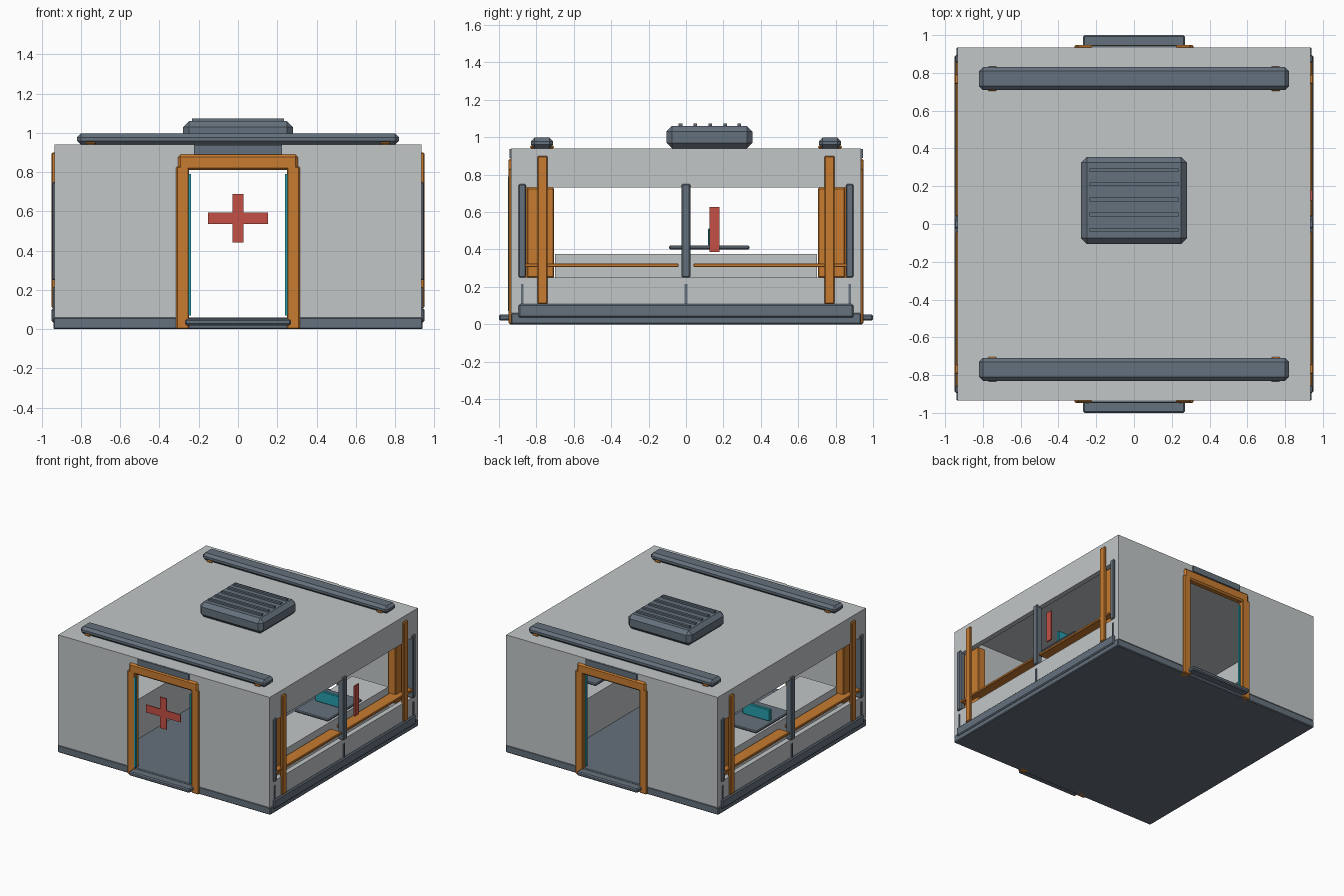
import bpy, bmesh
from mathutils import Matrix, Vector

if "Cube" in bpy.data.objects:
    bpy.data.objects.remove(bpy.data.objects["Cube"])


def material(name, rgb):
    m = bpy.data.materials.new(name)
    m.diffuse_color = (*rgb, 1)
    m.use_nodes = True
    m.node_tree.nodes["Principled BSDF"].inputs["Base Color"].default_value = m.diffuse_color
    return m


LIGHT = material("light_grey", (0.54, 0.565, 0.575))
SLATE = material("slate", (0.13, 0.165, 0.205))
ORANGE = material("orange", (0.58, 0.2, 0.03))
RED = material("red", (0.55, 0.08, 0.06))
CYAN = material("cyan", (0.02, 0.35, 0.42))


def boxes(name, mat, spans, mirror="", bevel=0):
    """One object from boxes (x0, x1, y0, y1, z0, z1), copied across the given axes."""
    copies = [(1, 1)]
    if "X" in mirror:
        copies += [(-sx, sy) for sx, sy in copies]
    if "Y" in mirror:
        copies += [(sx, -sy) for sx, sy in copies]
    bm = bmesh.new()
    for x0, x1, y0, y1, z0, z1 in spans:
        for sx, sy in copies:
            centre = Vector((sx * (x0 + x1) / 2, sy * (y0 + y1) / 2, (z0 + z1) / 2))
            size = Matrix.Diagonal((x1 - x0, y1 - y0, z1 - z0, 1))
            bmesh.ops.create_cube(bm, size=1, matrix=Matrix.Translation(centre) @ size)
    me = bpy.data.meshes.new(name)
    bm.to_mesh(me)
    bm.free()
    me.materials.append(mat)
    ob = bpy.data.objects.new(name, me)
    bpy.context.collection.objects.link(ob)
    if bevel:
        mod = ob.modifiers.new("chamfer", 'BEVEL')
        mod.width = bevel
        mod.segments = 1
    return ob


# Shell: floor slab, roof, walls with door and window openings
boxes("floor_slab", SLATE, [(-.94, .94, -.935, .935, 0, .06)], bevel=.006)
boxes("roof", LIGHT, [(-.935, .935, -.935, .935, .90, .94)])
boxes("door_wall", LIGHT, [(.26, .935, -.935, -.895, .06, .90),
                           (0, .26, -.935, -.895, .83, .90)], "XY")
boxes("window_wall", LIGHT, [(.895, .935, -.895, .895, .06, .25),
                             (.895, .935, -.895, .895, .73, .90),
                             (.895, .935, -.895, -.87, .25, .73),
                             (.895, .935, .87, .895, .25, .73)], "X")

# Corner structure
boxes("corner_pillar", ORANGE, [(.82, .893, .82, .893, .06, .90)], "XY")
boxes("corner_return", ORANGE, [(.83, .90, .705, .85, .25, .73)], "XY", .006)

# Doorways
boxes("door_frame", ORANGE, [(.25, .315, -.948, -.89, 0, .83)], "XY", .006)
boxes("door_header", ORANGE, [(-.305, .305, -.948, -.89, .81, .89)], "Y", .012)
boxes("door_sign_plate", SLATE, [(-.225, .225, -.945, -.93, .89, .938)], "Y")
boxes("door_step", SLATE, [(-.27, .27, -1.0, -.90, .02, .052)], "Y", .008)
boxes("front_light_strip", CYAN, [(.24, .252, -.953, -.935, .07, .79)], "X")
boxes("back_light_strip", CYAN, [(.24, .252, .90, .92, .07, .79)], "X")

# Medical cross hung in the front doorway, and a red marker on the right
boxes("door_cross", RED, [(-.153, .153, -.945, -.937, .535, .595),
                          (-.029, .029, -.946, -.936, .443, .69)])
boxes("side_marker", RED, [(.935, .945, .125, .18, .385, .628)])

# Side walls: skirting, posts, rails
boxes("side_skirting", SLATE, [(.90, .95, -.895, .895, .035, .107)], "X", .008)
boxes("side_orange_post", ORANGE, [(.925, .95, .74, .795, .107, .90)], "XY", .006)
boxes("window_end_post", SLATE, [(.90, .948, .855, .895, .25, .75)], "XY", .006)
boxes("window_centre_post", SLATE, [(.90, .95, -.023, .023, .25, .75)], "X", .006)
boxes("panel_seam", SLATE, [(.93, .942, -.008, .008, .107, .215),
                            (.93, .942, .87, .882, .107, .215),
                            (.93, .942, -.882, -.87, .107, .215)], "X")
boxes("window_rail", ORANGE, [(.845, .945, .04, .895, .305, .325)], "XY", .004)

# Interior: benches, work surfaces and screens
boxes("bench", LIGHT, [(.52, .84, -.70, .70, .06, .375)], "X")
boxes("work_surface", SLATE, [(.56, .86, -.09, .34, .40, .42)], "X", .006)
boxes("screen", CYAN, [(.60, .84, .118, .145, .42, .512)], "X", .004)

# Roof fittings
boxes("roof_rail", SLATE, [(-.82, .82, .71, .83, .94, .998)], "Y", .02)
boxes("rail_foot", ORANGE, [(.725, .775, .705, .835, .94, .955)], "XY", .006)
boxes("roof_vent", SLATE, [(-.28, .28, -.105, .355, .94, 1.06)], bevel=.03)
boxes("vent_slats", SLATE, [(-.235, .235, y - .01, y + .01, 1.055, 1.074)
                            for y in (-.03, .05, .13, .21, .285)])
